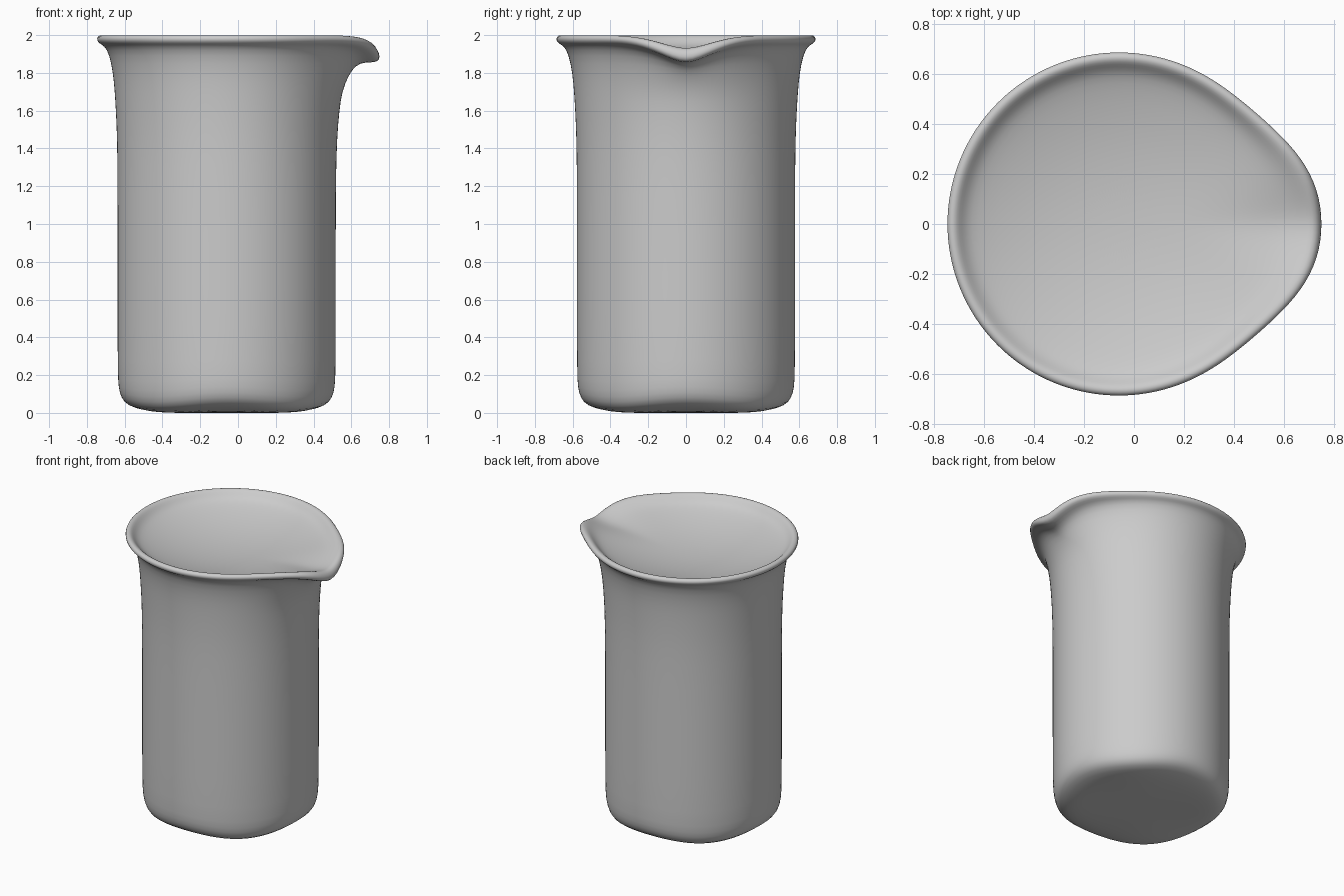
import bpy, bmesh, math

SEG = 72
AXIS_X = -0.06

# Profile from bottom centre, up the wall, over the rim and into the dish:
# radius, height, spout reach, spout dip, drop of the foot on the diagonals
PROFILE = [
    (0.18, 0.000, 0, 0, 0), (0.34, 0.004, 0, 0, 0.004), (0.44, 0.014, 0, 0, 0.013),
    (0.525, 0.038, 0, 0, 0.024), (0.560, 0.080, 0, 0, 0.026),
    (0.573, 0.135, 0, 0, 0.02), (0.578, 0.21, 0, 0, 0.01),
    (0.578, 0.70, 0, 0, 0), (0.578, 1.20, 0, 0, 0), (0.580, 1.45, 0.004, 0, 0),
    (0.587, 1.60, 0.010, 0, 0), (0.593, 1.70, 0.018, 0, 0),
    (0.602, 1.80, 0.043, 0.015, 0), (0.622, 1.90, 0.062, 0.062, 0),
    (0.648, 1.943, 0.085, 0.092, 0), (0.672, 1.954, 0.112, 0.106, 0),
    (0.688, 1.971, 0.124, 0.110, 0), (0.686, 1.991, 0.125, 0.095, 0),
    (0.668, 2.002, 0.122, 0.074, 0), (0.648, 1.995, 0.110, 0.068, 0),
    (0.630, 1.975, 0.090, 0.056, 0), (0.605, 1.952, 0.060, 0.044, 0),
    (0.570, 1.936, 0.025, 0.033, 0), (0.50, 1.913, 0, 0.014, 0),
    (0.35, 1.878, 0, 0, 0), (0.18, 1.857, 0, 0, 0),
]


def ring(bm, r, z, reach, dip, drop):
    verts = []
    for i in range(SEG):
        a = 2 * math.pi * i / SEG
        deg = math.degrees(min(a, 2 * math.pi - a))
        rad = r + reach * math.exp(-(deg / 30) ** 2.4)
        h = z - dip * math.exp(-(deg / 13.5) ** 1.6) - drop * (1 - math.cos(4 * a)) / 2
        verts.append(bm.verts.new((AXIS_X + rad * math.cos(a), rad * math.sin(a), h)))
    return verts


# Pouring beaker: one closed skin
bm = bmesh.new()
rings = [ring(bm, *p) for p in PROFILE]
for lo, hi in zip(rings, rings[1:]):
    for i in range(SEG):
        j = (i + 1) % SEG
        bm.faces.new((lo[i], lo[j], hi[j], hi[i]))

# Centre caps: underside and dish floor
base = bm.verts.new((AXIS_X, 0, 0))
floor = bm.verts.new((AXIS_X, 0, 1.85))
for i in range(SEG):
    j = (i + 1) % SEG
    bm.faces.new((rings[0][j], rings[0][i], base))
    bm.faces.new((rings[-1][i], rings[-1][j], floor))
bmesh.ops.recalc_face_normals(bm, faces=bm.faces)
for f in bm.faces:
    f.smooth = True

mesh = bpy.data.meshes.new("pouring_beaker")
bm.to_mesh(mesh)
bm.free()
beaker = bpy.data.objects.new("pouring_beaker", mesh)
bpy.context.collection.objects.link(beaker)
sub = beaker.modifiers.new("smooth", 'SUBSURF')
sub.levels = sub.render_levels = 1
